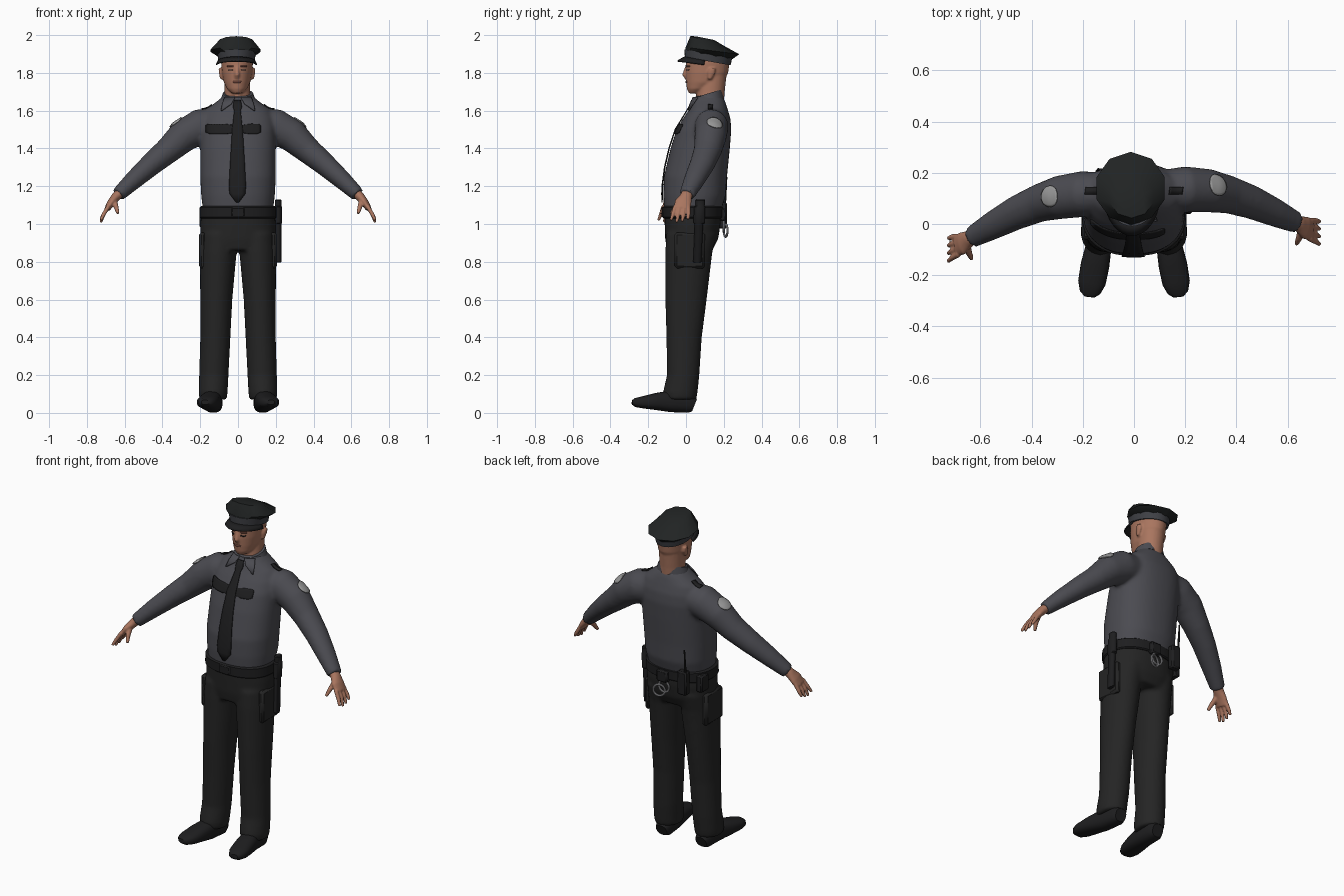
import bpy, bmesh
from math import sin, cos, pi, copysign, sqrt
from mathutils import Vector
from mathutils.bvhtree import BVHTree

if "Cube" in bpy.data.objects:
    bpy.data.objects.remove(bpy.data.objects["Cube"])


def material(name, r, g, b):
    mat = bpy.data.materials.new(name)
    mat.use_nodes = True
    mat.diffuse_color = (r, g, b, 1)
    for node in mat.node_tree.nodes:
        if node.type == "BSDF_PRINCIPLED":
            node.inputs["Base Color"].default_value = (r, g, b, 1)
            node.inputs["Roughness"].default_value = 0.8
    return mat


SHIRT = material("shirt grey", .07, .07, .082)
TROUSERS = material("trouser black", .018, .018, .018)
LEATHER = material("leather black", .013, .013, .014)
CLOTH = material("cap black", .015, .017, .017)
BAND = material("cap band grey", .05, .052, .06)
SKIN = material("skin", .40, .18, .115)
LIP = material("lip brown", .2, .075, .055)
PATCH = material("patch grey", .32, .32, .32)
STEEL = material("steel", .4, .4, .42)
X, Y, Z = Vector((1, 0, 0)), Vector((0, 1, 0)), Vector((0, 0, 1))


def finish(name, bm, mat, voxel=0, thick=0, bevel=0):
    """Turn a bmesh into a smooth shaded object, optionally fused into one skin."""
    bmesh.ops.recalc_face_normals(bm, faces=bm.faces[:])
    mesh = bpy.data.meshes.new(name)
    bm.to_mesh(mesh)
    bm.free()
    mesh.materials.append(mat)
    obj = bpy.data.objects.new(name, mesh)
    bpy.context.collection.objects.link(obj)
    if voxel:
        fuse = obj.modifiers.new("fuse", "REMESH")
        fuse.mode = "VOXEL"
        fuse.voxel_size = voxel
        fuse.use_smooth_shade = True
        relax = obj.modifiers.new("relax", "SMOOTH")
        relax.factor = 0.5
        relax.iterations = 4
        return obj
    if thick:
        solid = obj.modifiers.new("thickness", "SOLIDIFY")
        solid.thickness = thick
        solid.offset = 0
    if bevel:
        obj.modifiers.new("bevel", "BEVEL").width = bevel
    bpy.ops.object.select_all(action="DESELECT")
    obj.select_set(True)
    bpy.context.view_layer.objects.active = obj
    bpy.ops.object.shade_smooth_by_angle(angle=0.7)
    return obj


def loft(bm, rings, flat=True, ref=Y, sides=24, power=2.0):
    """Skin closed rings (x, y, z, radius along ref, radius across, slope)."""
    loops = []
    for i, ring in enumerate(rings):
        centre = Vector(ring[:3])
        if flat:
            normal = Vector((0, -ring[5] if len(ring) > 5 else 0, 1))
        else:
            normal = Vector(rings[min(i + 1, len(rings) - 1)][:3]) - Vector(rings[max(i - 1, 0)][:3])
        normal.normalize()
        u = (ref - normal * ref.dot(normal)).normalized()
        w = normal.cross(u)
        loop = []
        for k in range(sides):
            c, s = cos(2 * pi * k / sides), sin(2 * pi * k / sides)
            c = copysign(abs(c) ** (2 / power), c)
            s = copysign(abs(s) ** (2 / power), s)
            loop.append(bm.verts.new(centre + u * c * ring[3] + w * s * ring[4]))
        loops.append(loop)
    for a, b in zip(loops, loops[1:]):
        for k in range(sides):
            j = (k + 1) % sides
            bm.faces.new((a[k], a[j], b[j], b[k]))
    bm.faces.new(loops[0])
    bm.faces.new(loops[-1])
    return bm


def sheet(name, rows, mat, thick=.006):
    """Thin plate from a grid of points."""
    bm = bmesh.new()
    grid = [[bm.verts.new(p) for p in row] for row in rows]
    for a, b in zip(grid, grid[1:]):
        for k in range(len(a) - 1):
            bm.faces.new((a[k], a[k + 1], b[k + 1], b[k]))
    return finish(name, bm, mat, thick=thick)


def plate(name, tree, origin, right, up, rows, mat, lift=.004, steps=8):
    """Lay rows of (v, u start, u end) onto a surface."""
    out = right.cross(up).normalized()
    points = []
    for v, a, b in rows:
        line = []
        for k in range(steps + 1):
            p = Vector(origin) + right * (a + (b - a) * k / steps) + up * v
            hit = tree.ray_cast(p, -out)[0] or tree.find_nearest(p)[0]
            line.append(hit + out * lift)
        points.append(line)
    return sheet(name, points, mat)


def surface(obj):
    bpy.context.view_layer.update()
    return BVHTree.FromObject(obj, bpy.context.evaluated_depsgraph_get())


def box(name, loc, size, mat, bevel=.008):
    bm = bmesh.new()
    bmesh.ops.create_cube(bm, size=1)
    bmesh.ops.scale(bm, vec=size, verts=bm.verts)
    bmesh.ops.translate(bm, vec=loc, verts=bm.verts)
    return finish(name, bm, mat, bevel=bevel)


def arm_side(rings, side):
    """The right arm reaches a little further forward than the left one."""
    return [(x * side, y - (.09 * x if side < 0 else 0), *rest) for x, y, *rest in rings]


def mirror(rings, side):
    return [(x * side, *rest) for x, *rest in rings]


SIDES = ((1, "left"), (-1, "right"))

# Shirt: torso and sleeves fused
bm = loft(bmesh.new(), [
    (0, .035, 1.07, .15, .185), (0, .045, 1.15, .165, .195), (0, .05, 1.25, .167, .2),
    (0, .075, 1.4, .157, .2), (0, .095, 1.5, .145, .2), (0, .11, 1.56, .125, .19),
    (0, .12, 1.61, .1, .165), (0, .122, 1.65, .085, .11), (0, .12, 1.68, .07, .075)],
    sides=40, power=2.3)
for s, _ in SIDES:
    loft(bm, arm_side([
        (.1, .13, 1.53, .08, .085), (.2, .135, 1.515, .09, .095), (.29, .13, 1.465, .085, .086),
        (.37, .115, 1.39, .074, .07), (.46, .085, 1.315, .066, .06), (.55, .045, 1.235, .056, .05),
        (.635, .005, 1.155, .042, .038)], s), flat=False)
shirt = finish("shirt", bm, SHIRT, voxel=.011)

# Trousers: hips and legs fused
bm = loft(bmesh.new(), [
    (0, .035, 1.09, .15, .19), (0, .035, 1.0, .148, .2), (0, .03, .92, .14, .2),
    (0, .02, .86, .12, .18)], sides=40, power=2.3)
for s, _ in SIDES:
    loft(bm, mirror([
        (.1, .03, .95, .135, .098), (.105, .015, .85, .125, .098), (.115, 0, .6, .11, .085),
        (.12, -.01, .4, .094, .08), (.128, -.015, .2, .086, .078), (.132, -.03, .11, .092, .077),
        (.132, -.03, .07, .085, .073)], s))
finish("trousers", bm, TROUSERS, voxel=.011)

# Shoes and thigh pockets
for s, side in SIDES:
    shoe = [(.13, .045, .04, .035, .035), (.13, .02, .05, .05, .048), (.137, -.08, .062, .058, .05),
            (.152, -.16, .06, .045, .056), (.165, -.23, .056, .032, .054), (.172, -.268, .055, .024, .04),
            (.174, -.285, .056, .012, .02)]
    finish(side + "_shoe", loft(bmesh.new(), mirror(shoe, s), flat=False, ref=Z, power=2.5), LEATHER)
    box(side + "_thigh_pocket", (.188 * s, .02, .86), (.035, .16, .19), TROUSERS, .012)

# Hands
for s, side in SIDES:
    bm = loft(bmesh.new(), arm_side([
        (.615, .012, 1.175, .03, .026), (.645, 0, 1.145, .032, .025), (.67, -.015, 1.115, .045, .021),
        (.692, -.022, 1.08, .043, .016)], s), flat=False)
    for k in range(4):
        spread = (k - 1.5) * .023
        reach = .012 * abs(k - 1.3)
        loft(bm, arm_side([
            (.685, -.022 + spread, 1.095, .012, .012), (.712, -.028 + spread * 1.2, 1.05, .011, .011),
            (.726, -.035 + spread * 1.3, 1.005 + reach, .008, .008)], s), flat=False, sides=10)
    loft(bm, arm_side([
        (.655, -.02, 1.125, .018, .016), (.645, -.055, 1.09, .014, .013),
        (.635, -.078, 1.055, .009, .009)], s), flat=False, sides=10)
    finish(side + "_hand", bm, SKIN, voxel=.005)

# Head: skull, neck, nose and ears fused
bm = loft(bmesh.new(), [
    (-.005, .045, 1.692, .03, .028), (-.005, .065, 1.715, .06, .052), (-.005, .1, 1.75, .1, .07),
    (-.005, .11, 1.8, .113, .08), (-.005, .115, 1.85, .116, .084), (-.005, .115, 1.9, .113, .083),
    (-.005, .115, 1.94, .09, .06)], sides=32)
loft(bm, [(0, .125, 1.63, .075, .07), (-.003, .13, 1.7, .075, .068), (-.005, .14, 1.79, .075, .07)])
loft(bm, [(-.005, .008, 1.835, .012, .01), (-.005, -.005, 1.79, .016, .014),
          (-.005, .005, 1.77, .012, .012)], sides=12)
for s, _ in SIDES:
    loft(bm, [(-.005 + .08 * s, .125, 1.765, .01, .01), (-.005 + .086 * s, .135, 1.8, .022, .01),
              (-.005 + .088 * s, .14, 1.825, .016, .01)], sides=12)
head = finish("head", bm, SKIN, voxel=.006)

# Face details
face = surface(head)
plate("mouth", face, (-.005, -1, 1.752), X, Z, [(-.005, -.018, .018), (.005, -.022, .022)], LIP, .001)
for s, side in SIDES:
    spot = (-.005 + .034 * s, -1, 1.815)
    plate(side + "_eye", face, spot, X, Z, [(-.003, -.011, .011), (.004, -.012, .012)], LEATHER, .001)
    plate(side + "_eyebrow", face, spot, X, Z, [(.017, -.016, .016), (.023, -.016, .016)], LIP, .001)

# Cap
band = [(-.008, .115, 1.862, .123, .096, -.18), (-.008, .118, 1.902, .129, .102, -.18)]
finish("cap_band", loft(bmesh.new(), band, sides=32), BAND)
crown = [(-.01, .118, 1.893, .126, .1, -.18), (-.013, .14, 1.917, .143, .14, -.13),
         (-.01, .11, 1.97, .09, .09, -.28), (-.01, .1, 1.984, .05, .05, -.2)]
finish("cap_crown", loft(bmesh.new(), crown, sides=10), CLOTH)
visor = []
for k in range(17):
    a = (k - 8) / 8 * 1.45
    inner = Vector((-.008 + .096 * sin(a), .115 - .122 * cos(a), 1.862 + .022 * cos(a)))
    visor.append([inner + Vector((.012 * sin(a), -.038 * cos(a), -.022)) * t for t in (0, .5, 1)])
sheet("cap_visor", visor, LEATHER, .007)

# Collar, tie, chest flaps, shoulder tabs and sleeve patches
cloth = surface(shirt)
collar = [(0, .12, 1.65, .083, .096, .25), (0, .12, 1.692, .08, .08, .3)]
finish("collar", loft(bmesh.new(), collar), SHIRT)
tie = [(1.655, .018), (1.62, .024), (1.6, .017), (1.5, .028), (1.4, .034), (1.3, .04), (1.2, .045),
       (1.16, .042), (1.115, .008)]
plate("tie", cloth, (-.003, -1, 0), X, Z, [(z, -w, w) for z, w in tie], LEATHER, .009, 4)
for s, side in SIDES:
    tip = [(1.67, .015, .07), (1.635, .035, .083), (1.6, .084, .09)]
    plate(side + "_collar_point", cloth, (0, -1, 0), X, Z, [(z, a * s, b * s) for z, a, b in tip], SHIRT, .01)
    end = .12 if s > 0 else .17
    plate(side + "_chest_flap", cloth, (0, -1, 1.503), X, Z,
          [(-.026, .06 * s, (end - .02) * s), (-.018, .01 * s, end * s), (.018, .01 * s, end * s),
           (.026, .07 * s, (end - .01) * s)], LEATHER)
    plate(side + "_shoulder_tab", cloth, (.165 * s, .13, 2), X, Y,
          [(-.014, -.028, .024), (.014, -.024, .028)], LEATHER)
    out = Vector((.64 * s, 0, .77))
    disc = [(v * .01, -.04 * sqrt(1.05 - v * v / 16), .04 * sqrt(1.05 - v * v / 16)) for v in range(-4, 5)]
    plate(side + "_sleeve_patch", cloth, Vector((.315 * s, .13 + .022 * s, 1.52)) + out * .2,
          Y, Vector((-.77, 0, .64 * s)), disc, PATCH)

# Belt and the gear hanging from it
belt = [(0, .035, 1.03, .152, .198), (0, .035, 1.036, .159, .204), (0, .035, 1.088, .16, .203),
        (0, .035, 1.094, .152, .196)]
finish("belt", loft(bmesh.new(), belt, sides=40, power=2.3), LEATHER)
box("belt_buckle", (0, -.125, 1.062), (.07, .012, .05), LEATHER)
baton = [(.213, .06, .795, .016, .014), (.213, .06, .8, .022, .017), (.213, .068, 1.0, .022, .017),
         (.213, .07, 1.005, .03, .02), (.213, .072, 1.09, .03, .02), (.213, .075, 1.095, .024, .017),
         (.213, .075, 1.125, .026, .018), (.213, .075, 1.13, .02, .014)]
finish("baton", loft(bmesh.new(), baton, sides=16), LEATHER)
box("radio", (-.12, .195, 1.045), (.06, .045, .14), LEATHER)
finish("radio_antenna", loft(bmesh.new(), [(-.14, .205, 1.1, .007, .007), (-.14, .215, 1.25, .004, .004)],
                             sides=8), LEATHER)
box("belt_pouch", (-.185, .11, 1.03), (.04, .07, .1), LEATHER)
box("handcuff_pouch", (.015, .195, 1.05), (.07, .035, .07), LEATHER)
for k, drop in enumerate((.99, .965)):
    bpy.ops.mesh.primitive_torus_add(major_radius=.033, minor_radius=.006, major_segments=24, minor_segments=8,
                                     location=(.005 + .025 * k, .2 + .01 * k, drop), rotation=(pi / 2, 0, .3 * k))
    cuff = bpy.context.object
    cuff.name = ("first", "second")[k] + "_handcuff"
    cuff.data.materials.append(STEEL)
    bpy.ops.object.shade_smooth_by_angle(angle=0.7)
